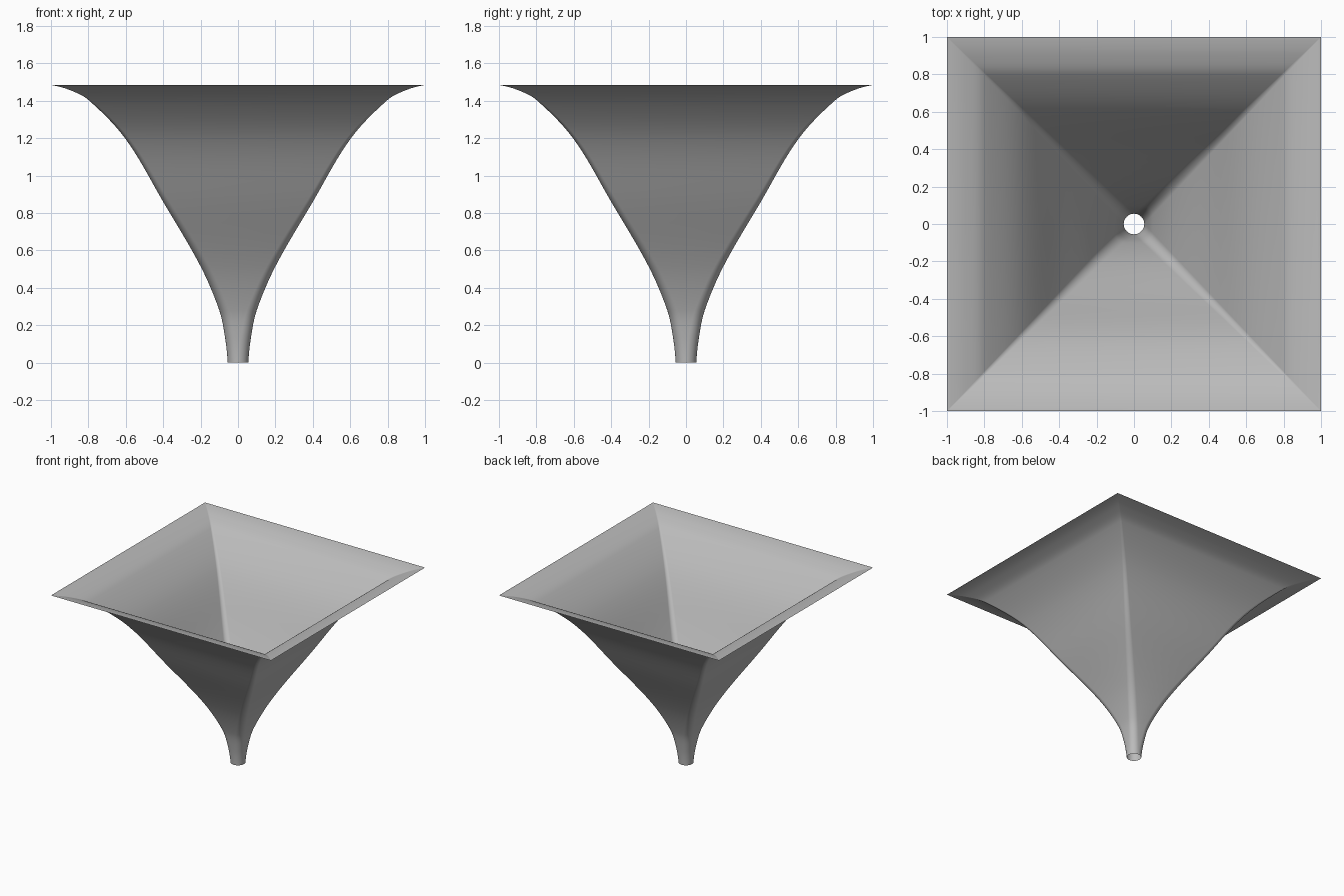
import bpy
import bmesh
import math
from mathutils import Vector
from mathutils.geometry import interpolate_bezier

cube = bpy.data.objects.get("Cube")
if cube:
    bpy.data.objects.remove(cube, do_unlink=True)

SPOUT_RADIUS = 0.055
ARC_STEPS = 10      # segments in each rounded corner
CURVE_STEPS = 6     # rings per profile span

# Flared side profile: half width, height
profile = [Vector(p) for p in (
    (SPOUT_RADIUS, 0), (0.07, 0.14), (0.1, 0.28), (0.2, 0.515), (0.4, 0.86),
    (0.6, 1.195), (0.8, 1.405), (0.9, 1.458), (1, 1.485))]


def tangent(i):
    if i == 0:
        return Vector((0.06, 1)).normalized()
    if i == len(profile) - 1:
        return Vector((1, 0.18)).normalized()
    return (profile[i + 1] - profile[i - 1]).normalized()


def smooth_profile():
    points = [profile[0]]
    for i in range(len(profile) - 1):
        a, b = profile[i], profile[i + 1]
        reach = (b - a).length / 3
        points += interpolate_bezier(a, a + tangent(i) * reach,
                                     b - tangent(i + 1) * reach, b,
                                     CURVE_STEPS + 1)[1:]
    return points


def ring(bm, half, z):
    """Rounded square whose corners sharpen from a circle to a square."""
    blend = (half - SPOUT_RADIUS) / (1 - SPOUT_RADIUS)
    radius = SPOUT_RADIUS * (1 - blend)
    flat = half - radius
    verts = []
    for quarter in range(4):
        middle = math.pi / 4 + quarter * math.pi / 2
        cx = math.copysign(flat, math.cos(middle))
        cy = math.copysign(flat, math.sin(middle))
        for k in range(ARC_STEPS + 1):
            a = middle + (k / ARC_STEPS - 0.5) * math.pi / 2
            verts.append(bm.verts.new((cx + radius * math.cos(a),
                                       cy + radius * math.sin(a), z)))
    return verts


# Open funnel skin lofted from round spout to square rim
bm = bmesh.new()
rings = [ring(bm, p.x, p.y) for p in smooth_profile()]
for low, high in zip(rings, rings[1:]):
    for i in range(len(low)):
        j = (i + 1) % len(low)
        bm.faces.new((low[i], low[j], high[j], high[i]))
bmesh.ops.remove_doubles(bm, verts=bm.verts, dist=0.00001)
mesh = bpy.data.meshes.new("funnel")
bm.to_mesh(mesh)
bm.free()
funnel = bpy.data.objects.new("funnel", mesh)
bpy.context.collection.objects.link(funnel)

# Plain grey finish
grey = bpy.data.materials.new("light grey")
grey.use_nodes = True
color = (0.5, 0.5, 0.5, 1)
grey.diffuse_color = color
grey.node_tree.nodes["Principled BSDF"].inputs["Base Color"].default_value = color
mesh.materials.append(grey)

bpy.ops.object.select_all(action="DESELECT")
funnel.select_set(True)
bpy.context.view_layer.objects.active = funnel
bpy.ops.object.shade_smooth_by_angle(angle=math.radians(30))
